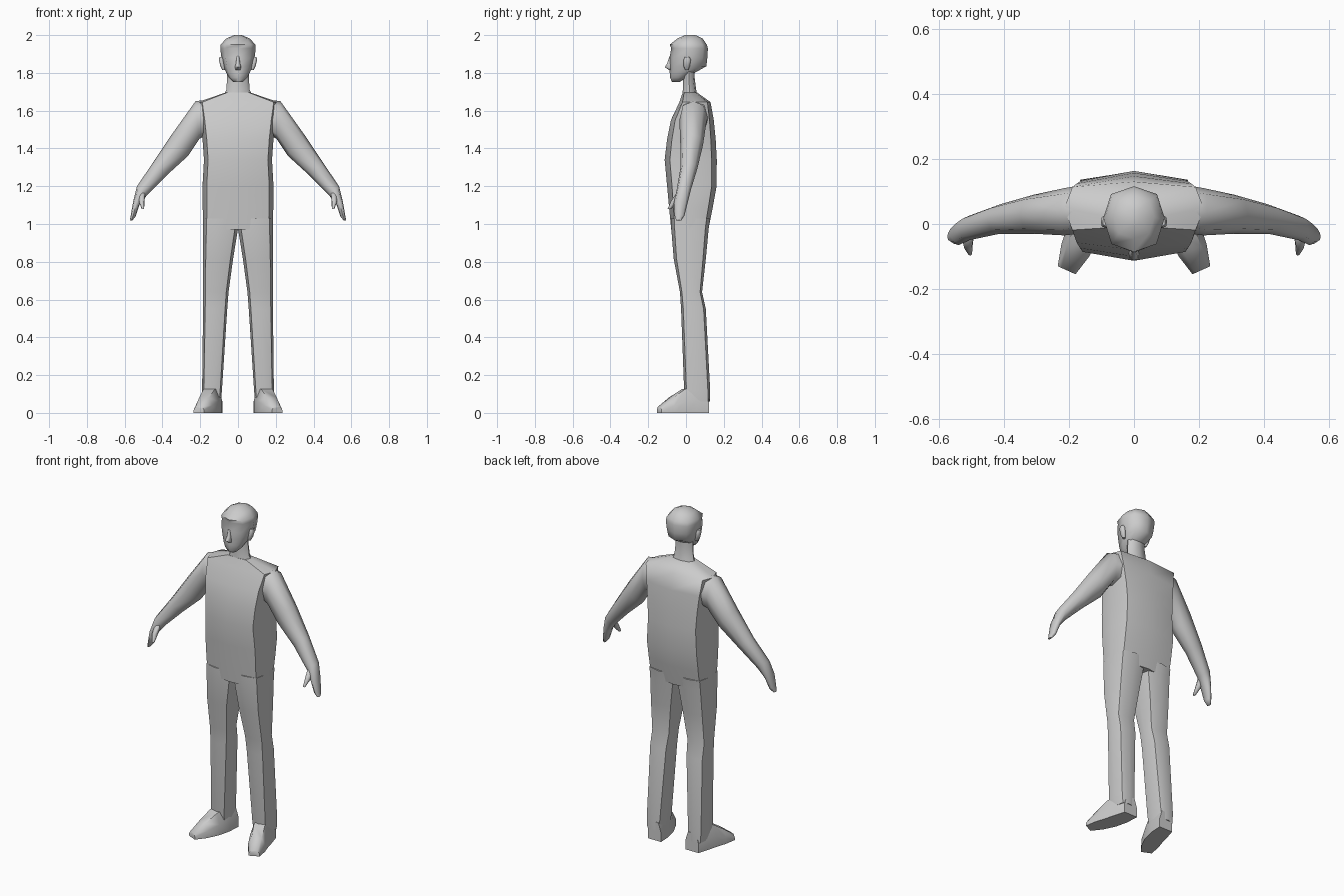
import bpy, bmesh, math
from mathutils import Vector

cube = bpy.data.objects.get("Cube")
if cube:
    bpy.data.objects.remove(cube, do_unlink=True)

grey = bpy.data.materials.new("light grey")
grey.use_nodes = True
grey.diffuse_color = (0.6, 0.6, 0.6, 1)
bsdf = next(n for n in grey.node_tree.nodes if n.type == 'BSDF_PRINCIPLED')
bsdf.inputs["Base Color"].default_value = (0.6, 0.6, 0.6, 1)
bsdf.inputs["Roughness"].default_value = 0.8


def ring(centre, u, v, cu=0.75, cv=0.75):
    """Eight-sided section; u and v are half axes, cu and cv place the corners."""
    steps = [(1, 0), (cu, cv), (0, 1), (-cu, cv), (-1, 0), (-cu, -cv), (0, -1), (cu, -cv)]
    return [Vector(centre) + Vector(u) * a + Vector(v) * b for a, b in steps]


def flat_ring(z, x0, x1, y0, y1, cu=0.75, cv=0.75):
    """Horizontal section between x0..x1 and y0..y1."""
    return ring(((x0 + x1) / 2, (y0 + y1) / 2, z),
                ((x1 - x0) / 2, 0, 0), (0, (y1 - y0) / 2, 0), cu, cv)


def loft(name, rings, mirror=False, angle=60):
    """Skin a row of sections, cap both ends, shade smooth."""
    for side, sx in ((("left_", 1), ("right_", -1)) if mirror else (("", 1),)):
        bm = bmesh.new()
        rows = [[bm.verts.new((p.x * sx, p.y, p.z)) for p in r] for r in rings]
        n = len(rows[0])
        for a, b in zip(rows, rows[1:]):
            for i in range(n):
                j = (i + 1) % n
                bm.faces.new((a[i], a[j], b[j], b[i]))
        bm.faces.new(rows[0])
        bm.faces.new(rows[-1])
        bmesh.ops.recalc_face_normals(bm, faces=bm.faces)
        mesh = bpy.data.meshes.new(side + name)
        bm.to_mesh(mesh)
        bm.free()
        mesh.materials.append(grey)
        obj = bpy.data.objects.new(side + name, mesh)
        bpy.context.collection.objects.link(obj)
        bpy.ops.object.select_all(action='DESELECT')
        obj.select_set(True)
        bpy.context.view_layer.objects.active = obj
        bpy.ops.object.shade_smooth_by_angle(angle=math.radians(angle))


# Torso: height, half width, front, back
torso = [(0.97, 0.184, -0.078, 0.118), (1.09, 0.187, -0.09, 0.142),
         (1.20, 0.188, -0.10, 0.162), (1.34, 0.18, -0.113, 0.163),
         (1.45, 0.188, -0.10, 0.157), (1.55, 0.20, -0.08, 0.147),
         (1.645, 0.215, -0.035, 0.13), (1.695, 0.068, -0.018, 0.06)]
loft("torso", [flat_ring(z, -w, w, f, b, 0.88, 0.8) for z, w, f, b in torso])

# Neck
neck = [(1.66, 0.085, -0.02, 0.065), (1.71, 0.062, -0.017, 0.054),
        (1.78, 0.057, -0.015, 0.045), (1.85, 0.057, -0.02, 0.05)]
loft("neck", [flat_ring(z, -w, w, f, b) for z, w, f, b in neck])

# Head with a slight hairline step above the brow
head = [(1.752, 0.025, -0.075, -0.035), (1.775, 0.048, -0.084, 0.01),
        (1.80, 0.062, -0.086, 0.045), (1.835, 0.078, -0.088, 0.108),
        (1.88, 0.088, -0.087, 0.113), (1.93, 0.094, -0.078, 0.116),
        (1.95, 0.092, -0.086, 0.110), (1.982, 0.062, -0.045, 0.088),
        (2.0, 0.02, -0.005, 0.05)]
loft("head", [flat_ring(z, -w, w, f, b) for z, w, f, b in head])

# Nose
nose = [(1.815, 0.012, -0.09, -0.07), (1.83, 0.017, -0.112, -0.07),
        (1.85, 0.011, -0.10, -0.07), (1.89, 0.007, -0.087, -0.07)]
loft("nose", [flat_ring(z, -w, w, f, b) for z, w, f, b in nose])

# Ears
ears = [(1.815, 0.065, 0.083, -0.005, 0.012), (1.835, 0.07, 0.093, -0.012, 0.02),
        (1.87, 0.075, 0.102, -0.012, 0.026), (1.885, 0.08, 0.096, -0.006, 0.018)]
loft("ear", [flat_ring(*e) for e in ears], mirror=True)

# Arms and hands: upper edge x z, lower edge x z, front, back
arm = [(0.17, 1.657, 0.17, 1.47, -0.03, 0.118), (0.225, 1.65, 0.205, 1.45, -0.035, 0.11),
       (0.35, 1.475, 0.265, 1.36, -0.03, 0.09), (0.45, 1.325, 0.375, 1.26, -0.03, 0.06),
       (0.535, 1.20, 0.48, 1.155, -0.05, 0.025), (0.555, 1.12, 0.522, 1.10, -0.065, 0.008),
       (0.567, 1.05, 0.542, 1.04, -0.06, -0.008), (0.573, 1.02, 0.56, 1.018, -0.052, -0.025)]
arm_rings = []
for tx, tz, bx, bz, f, b in arm:
    arm_rings.append(ring(((tx + bx) / 2, (f + b) / 2, (tz + bz) / 2),
                          ((tx - bx) / 2, 0, (tz - bz) / 2), (0, (b - f) / 2, 0)))
loft("arm", arm_rings, mirror=True)

# Thumbs
thumb = [(1.165, 0.49, 0.525, -0.05, -0.01), (1.12, 0.495, 0.525, -0.08, -0.04),
         (1.08, 0.497, 0.51, -0.097, -0.078)]
loft("thumb", [flat_ring(*t) for t in thumb], mirror=True)

# Trouser legs: height, inner, outer, front, back
leg = [(1.03, 0.0, 0.184, -0.08, 0.128), (0.975, 0.0, 0.184, -0.078, 0.12),
       (0.815, 0.026, 0.185, -0.065, 0.105), (0.64, 0.05, 0.185, -0.032, 0.085),
       (0.55, 0.057, 0.185, -0.026, 0.105), (0.12, 0.085, 0.19, -0.01, 0.128),
       (0.06, 0.09, 0.185, 0.0, 0.128)]
loft("leg", [flat_ring(*l, 0.82, 0.82) for l in leg], mirror=True)

# Feet, turned outward: centre x y, half width, height
foot = [(0.125, 0.122, 0.044, 0.11), (0.137, 0.05, 0.052, 0.135),
        (0.153, -0.015, 0.052, 0.125), (0.18, -0.08, 0.047, 0.08),
        (0.207, -0.142, 0.03, 0.032)]
foot_rings = []
for i, (x, y, w, h) in enumerate(foot):
    side = Vector((1, 0.45 * min(1, i / 3), 0)).normalized() * w
    c = Vector((x, y, 0))
    up = Vector((0, 0, h))
    foot_rings.append([c - side, c - side + up * 0.5, c - side * 0.6 + up,
                       c + side * 0.6 + up, c + side + up * 0.5, c + side])
loft("foot", foot_rings, mirror=True)
